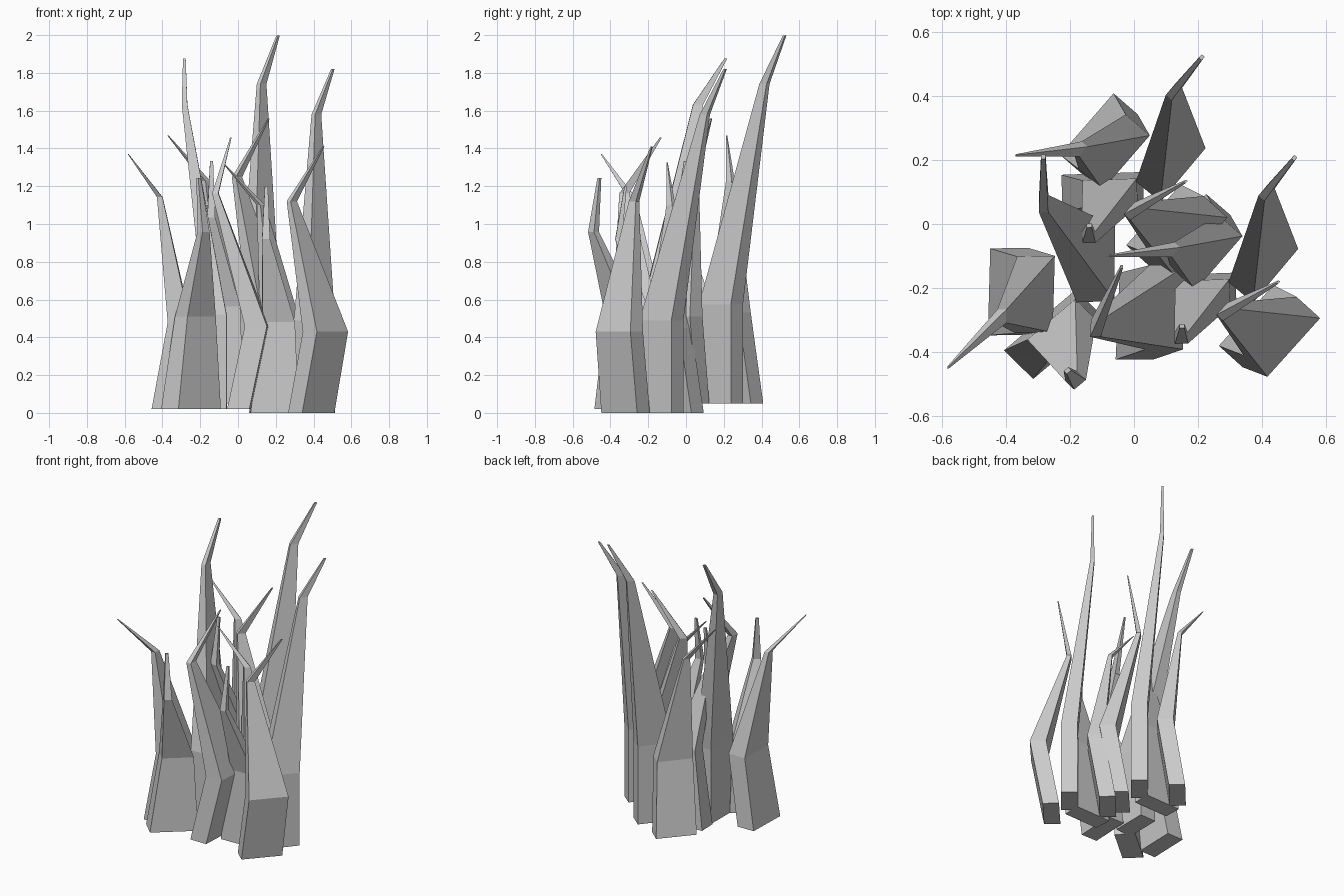
import bpy, bmesh
from math import cos, sin, radians
from mathutils import Matrix, Vector

cube = bpy.data.objects.get("Cube")
if cube:
    bpy.data.objects.remove(cube, do_unlink=True)

grey = bpy.data.materials.new("blade_grey")
grey.use_nodes = True
colour = (0.6, 0.6, 0.6, 1)
grey.diffuse_color = colour
grey.node_tree.nodes["Principled BSDF"].inputs["Base Color"].default_value = colour

# Each blade: direction of its wide side, then rings (x, y, z, width, thickness)
BLADES = {
    "tall_blade": (50, [(.405, -.13, 0, .22, .1), (.405, -.13, .49, .22, .1),
                        (.415, .1, 1.58, .05, .025), (.502, .207, 1.82, .014, .012)]),
    "front_blade": (48, [(.388, -.32, 0, .255, .1), (.463, -.353, .43, .247, .1),
                         (.285, -.275, 1.12, .05, .028), (.452, -.182, 1.41, .01, .006)]),
    "short_blade": (2, [(.192, -.215, 0, .255, .117), (.215, -.218, .48, .17, .085),
                        (.148, -.357, .92, .042, .035), (.15, -.32, 1.2, .016, .012)]),
    "side_blade": (49, [(.18, -.035, 0, .255, .1), (.228, -.09, .45, .225, .1),
                        (.122, -.08, 1.1, .04, .025), (-.08, -.1, 1.325, .006, .004)]),
}


def clump_matrix(rows, pivot, target, height):
    """Turn and stretch a clump about its pivot, then move the pivot to the target."""
    (a, b), (c, d) = rows
    m = Matrix(((a, b, 0, 0), (c, d, 0, 0), (0, 0, height, 0), (0, 0, 0, 1)))
    return Matrix.Translation(target) @ m @ Matrix.Translation(-Vector(pivot))


PLAIN = ((1, 0), (0, 1))
TURNED = ((.908, -.75), (.716, .792))
CLUMPS = {
    "right": clump_matrix(PLAIN, (0, 0, 0), (0, 0, 0), 1),
    "back": clump_matrix(PLAIN, (0, 0, 0), (-.29, .315, .05), 1.07),
    "left": clump_matrix(TURNED, (.257, -.095, 0), (-.28, -.204, .02), 1.02),
}


def build_blade(name, angle, rings, matrix):
    """Four-sided blade lofted through its rings and closed at both ends."""
    bm = bmesh.new()
    wide = Vector((cos(radians(angle)), sin(radians(angle)), 0))
    thin = Vector((-wide.y, wide.x, 0))
    loops = []
    for x, y, z, w, t in rings:
        loops.append([bm.verts.new(Vector((x, y, z)) + wide * w * i / 2 + thin * t * j / 2)
                      for i, j in ((-1, -1), (1, -1), (1, 1), (-1, 1))])
    for low, high in zip(loops, loops[1:]):
        for k in range(4):
            n = (k + 1) % 4
            bm.faces.new((low[k], low[n], high[n], high[k]))
    bm.faces.new(loops[0][::-1])
    bm.faces.new(loops[-1])
    bmesh.ops.transform(bm, matrix=matrix, verts=bm.verts)
    bmesh.ops.recalc_face_normals(bm, faces=bm.faces)
    mesh = bpy.data.meshes.new(name)
    bm.to_mesh(mesh)
    bm.free()
    mesh.materials.append(grey)
    bpy.context.collection.objects.link(bpy.data.objects.new(name, mesh))


# Three clumps of four blades
for clump, matrix in CLUMPS.items():
    for blade, (angle, rings) in BLADES.items():
        build_blade(f"{clump}_{blade}", angle, rings, matrix)
